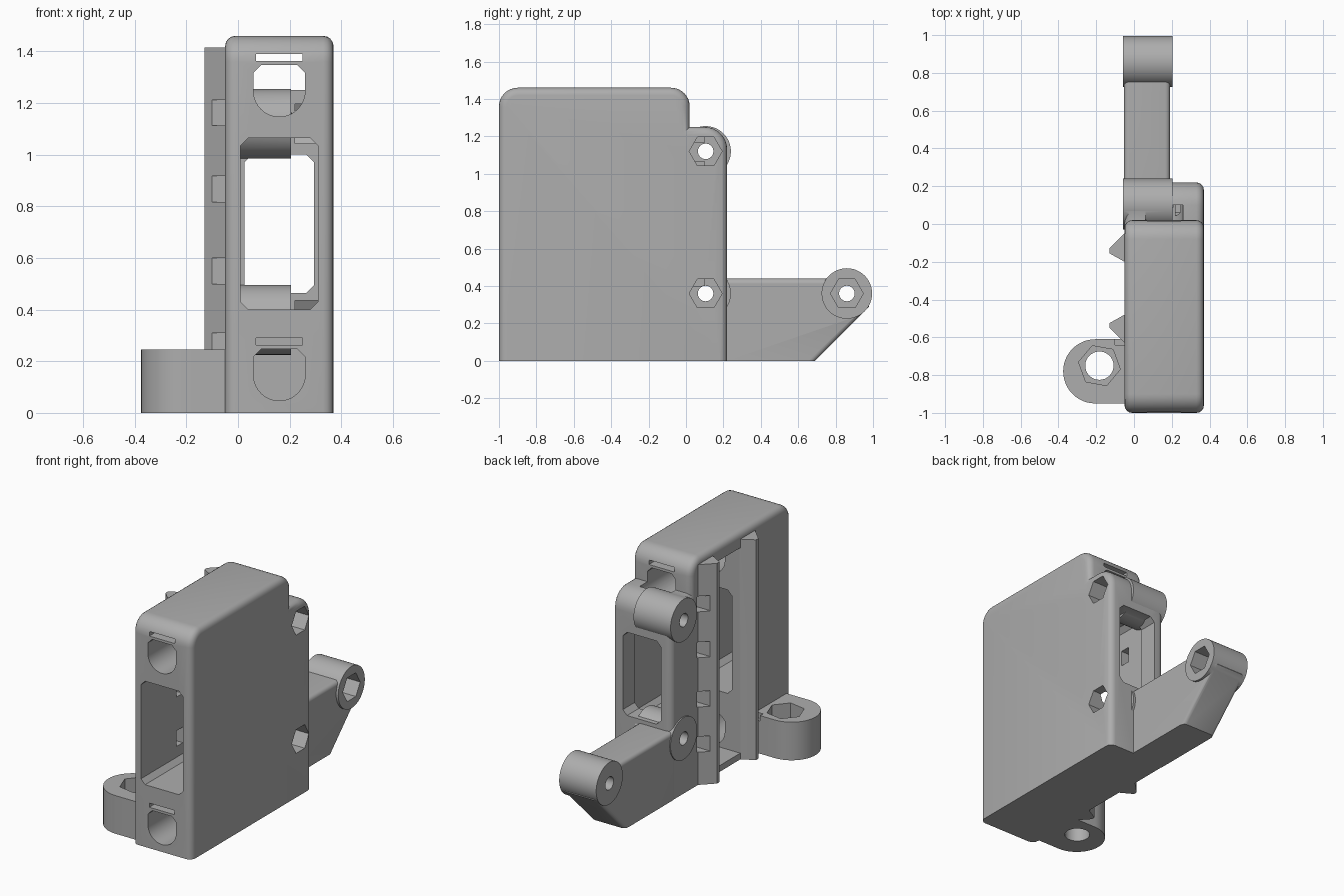
import bpy, bmesh, math

cube = bpy.data.objects.get("Cube")
if cube:
    bpy.data.objects.remove(cube, do_unlink=True)

GREY = (0.42, 0.42, 0.42, 1)
mat = bpy.data.materials.new("plain grey")
mat.use_nodes = True
mat.diffuse_color = GREY
mat.node_tree.nodes["Principled BSDF"].inputs["Base Color"].default_value = GREY


def arc(cx, cy, r, start, end, n=8):
    angles = [math.radians(start + (end - start) * i / n) for i in range(n + 1)]
    return [(cx + r * math.cos(a), cy + r * math.sin(a)) for a in angles]


def circle(cx, cy, r, n=48, turn=0):
    return arc(cx, cy, r, turn, turn + 360, n)[:-1]


def box(x0, x1, y0, y1, cut=0.0):
    """Rectangle outline with optional cut corners."""
    if not cut:
        return [(x0, y0), (x1, y0), (x1, y1), (x0, y1)]
    return [(x0 + cut, y0), (x1 - cut, y0), (x1, y0 + cut), (x1, y1 - cut),
            (x1 - cut, y1), (x0 + cut, y1), (x0, y1 - cut), (x0, y0 + cut)]


def prism(name, outline, axis, lo, hi, bevel=0.0):
    """Extrude an outline along an axis; the bevel rounds the end rims above the base."""
    place = {"x": lambda p, t: (t, p[0], p[1]),
             "y": lambda p, t: (p[0], t, p[1]),
             "z": lambda p, t: (p[0], p[1], t)}[axis]
    bm = bmesh.new()
    ends = [[bm.verts.new(place(p, t)) for p in outline] for t in (lo, hi)]
    rims = [bm.faces.new(e) for e in ends]
    n = len(outline)
    for i in range(n):
        j = (i + 1) % n
        bm.faces.new((ends[0][i], ends[0][j], ends[1][j], ends[1][i]))
    bmesh.ops.recalc_face_normals(bm, faces=bm.faces[:])
    if bevel:
        edges = [e for f in rims for e in f.edges if max(v.co.z for v in e.verts) > 0.001]
        bmesh.ops.bevel(bm, geom=edges, offset=bevel, segments=4, profile=0.5,
                        affect="EDGES", clamp_overlap=True)
    mesh = bpy.data.meshes.new(name)
    bm.to_mesh(mesh)
    bm.free()
    mesh.materials.append(mat)
    obj = bpy.data.objects.new(name, mesh)
    bpy.context.collection.objects.link(obj)
    return obj


def combine(target, others, operation):
    """Apply booleans one after another and discard the tools."""
    for other in others:
        mod = target.modifiers.new("join", "BOOLEAN")
        mod.operation, mod.solver, mod.object = operation, "EXACT", other
    bpy.context.view_layer.update()
    graph = bpy.context.evaluated_depsgraph_get()
    mesh = bpy.data.meshes.new_from_object(target.evaluated_get(graph))
    target.modifiers.clear()
    target.data = mesh
    for other in others:
        bpy.data.objects.remove(other, do_unlink=True)


LEFT, RIGHT = -0.05, 0.37
BOLT_Y, BOLTS, TIP = 0.105, (0.36, 1.12), (0.86, 0.36)

# Main housing with a lower step at the back
side = [(-1, 0), (0.22, 0)] + arc(0.1, 1.13, 0.12, 0, 90) + [(0.02, 1.25)]
side += arc(-0.08, 1.36, 0.1, 0, 90) + arc(-0.9, 1.36, 0.1, 90, 180)
housing = prism("housing", side, "x", LEFT, RIGHT, 0.04)


def d_hole(base, back):
    """Round-bottomed opening with cut top corners."""
    pts = arc(0.16, base + 0.1, 0.1, 180, 360, 20)
    pts += [(0.26, base + 0.17), (0.23, base + 0.2), (0.09, base + 0.2), (0.06, base + 0.17)]
    return prism("cutter", pts, "y", -1.1, back)


cuts = [
    prism("cutter", box(0.01, 0.31, 0.4, 1.065, 0.03), "y", -1.1, 0.1),
    prism("cutter", box(0.025, 0.295, 0.465, 1.0, 0.03), "y", 0.05, 0.4),
    d_hole(1.147, 0.1), d_hole(0.047, 0.15),
    prism("cutter", box(0.07, 0.25, 1.363, 1.39), "y", -1.1, 0.2),
    prism("cutter", box(0.07, 0.25, 0.263, 0.29), "y", -1.1, -0.8),
    # Long slot between the rails
    prism("cutter", box(-0.1, 0.2, -0.48, -0.2), "z", 0.04, 1.36),
]
combine(housing, cuts, "DIFFERENCE")

# Dovetail rails, mirrored about the slot centre
MID = -0.34
rails = []
for s in (1, -1):
    outline = [(-0.04, MID + s * 0.29), (-0.05, MID + s * 0.29), (-0.13, MID + s * 0.21),
               (-0.13, MID + s * 0.185), (-0.05, MID + s * 0.14), (-0.04, MID + s * 0.14)]
    rails.append(prism("rail", outline, "z", 0, 1.415))

# Bolt bosses and the rear arm
bosses = [prism("boss", circle(BOLT_Y, z, 0.135), "x", -0.058, 0.205) for z in BOLTS]
arm = prism("arm", [(0.18, 0), (0.69, 0), (0.98, 0.29), (0.9, 0.44), (0.18, 0.44)],
            "x", -0.052, 0.19, 0.025)
arm_end = prism("arm_end", circle(*TIP, 0.135), "x", -0.058, 0.205)

# Side lug
lug_outline = [(-0.02, -0.95), (-0.02, -0.61)] + arc(-0.205, -0.78, 0.17, 90, 270, 24)
lug = prism("lug", lug_outline, "z", 0, 0.245)

combine(housing, rails + bosses + [arm, arm_end, lug], "UNION")

# Bolt bores with hexagonal nut pockets
holes = []
for y, z, floor in [(BOLT_Y, b, 0.22) for b in BOLTS] + [(*TIP, 0.1)]:
    holes.append(prism("cutter", circle(y, z, 0.042, 16), "x", -0.2, 0.5))
    holes.append(prism("cutter", circle(y, z, 0.088, 6), "x", floor, 0.5))
holes.append(prism("cutter", circle(-0.183, -0.75, 0.075, 32), "z", -0.1, 0.4))
holes.append(prism("cutter", circle(-0.183, -0.75, 0.112, 6, -10), "z", 0.1, 0.4))

# Tie notches in the outer rail slopes
for z in (0.26, 0.55, 0.867, 1.162):
    for s in (1, -1):
        y0, y1 = sorted((MID + s * 0.235, MID + s * 0.3))
        top = min(z + 0.05, 0.31) if z < 0.3 else z + 0.05
        holes.append(prism("cutter", box(-0.1, 0.03, y0, y1), "z", top - 0.1, top))
combine(housing, holes, "DIFFERENCE")

# Smooth curved surfaces and keep hard edges
bpy.ops.object.select_all(action="DESELECT")
housing.select_set(True)
bpy.context.view_layer.objects.active = housing
bpy.ops.object.shade_smooth_by_angle(angle=math.radians(30))
